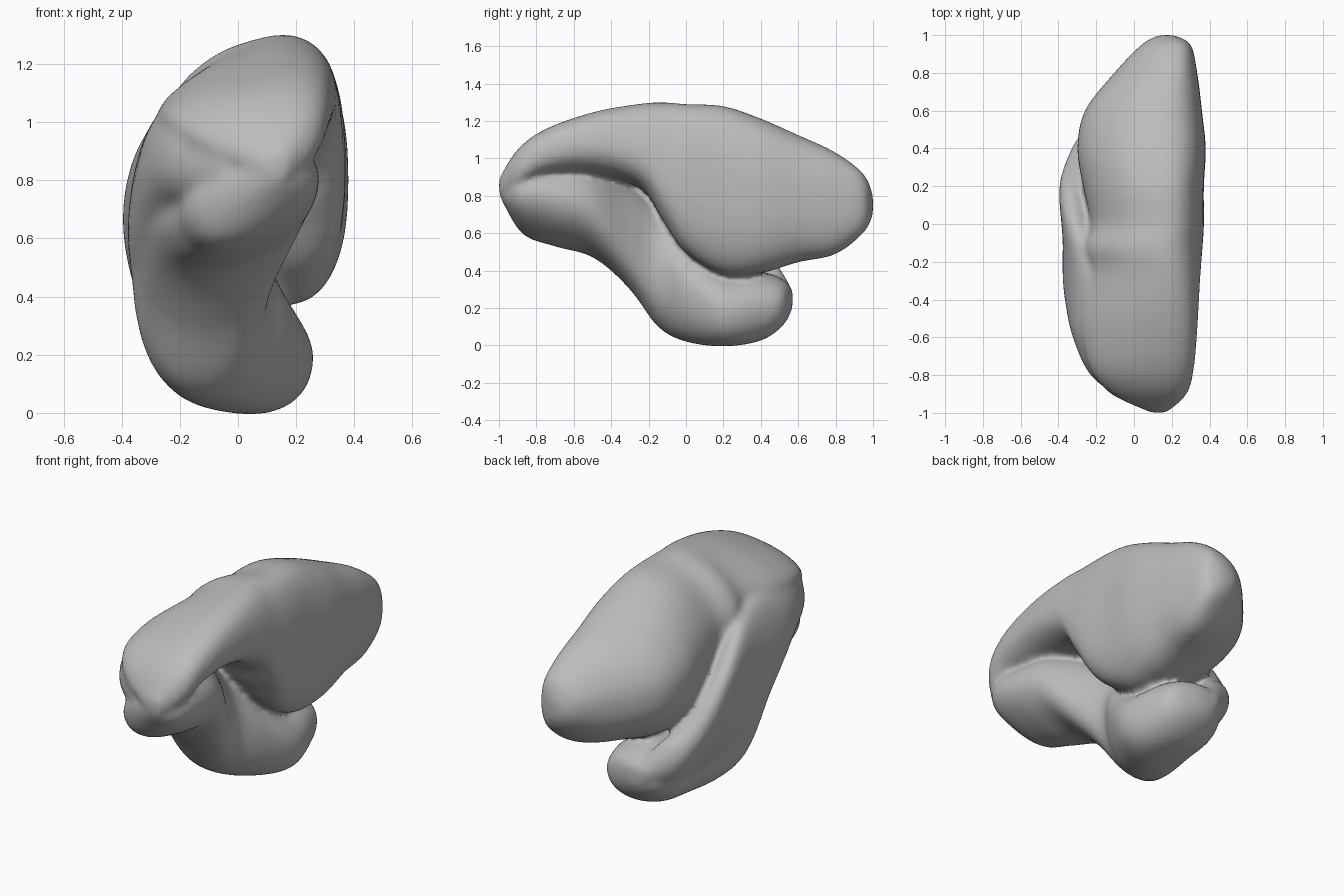
import bpy, bmesh, math

RING = 40
STEPS = 6

cube = bpy.data.objects.get("Cube")
if cube:
    bpy.data.objects.remove(cube, do_unlink=True)

grey = bpy.data.materials.new("soft_grey")
grey.use_nodes = True
tone = (0.5, 0.5, 0.5, 1.0)
grey.diffuse_color = tone
grey.node_tree.nodes["Principled BSDF"].inputs["Base Color"].default_value = tone


def blend(a, b, c, d, t):
    """Smooth spline between b and c."""
    return 0.5 * (2 * b + (c - a) * t + (2 * a - 5 * b + 4 * c - d) * t * t
                  + (3 * b - a - 3 * c + d) * t ** 3)


def resample(sections):
    last = len(sections) - 1
    for i in range(last):
        keys = [sections[min(max(i + k, 0), last)] for k in (-1, 0, 1, 2)]
        for s in range(STEPS):
            yield [blend(*vals, s / STEPS) for vals in zip(*keys)]
    yield sections[last]


def power(v, e):
    return math.copysign(abs(v) ** e, v)


def add_lobe(bm, sections, taper=0.0, roundness=0.9):
    """Loft tilted ovals along y; taper makes the +x side taller."""
    rings = []
    for y, cx, cz, rx, rz, tilt in resample(sections):
        rx, rz = max(rx, 0.01), max(rz, 0.01)
        ring = []
        for k in range(RING):
            a = math.tau * k / RING
            u = rx * power(math.cos(a), roundness)
            w = rz * power(math.sin(a), roundness) * (1 + taper * math.cos(a))
            ring.append(bm.verts.new((cx + u * math.cos(tilt) - w * math.sin(tilt), y,
                                      cz + u * math.sin(tilt) + w * math.cos(tilt))))
        rings.append(ring)
    for r, q in zip(rings, rings[1:]):
        for k in range(RING):
            n = (k + 1) % RING
            bm.faces.new((r[k], r[n], q[n], q[k]))
    bm.faces.new(rings[0])
    bm.faces.new(rings[-1])


# Each section: y, centre x, centre z, half width, half height, tilt
upper_lobe = [
    (1.00, .17, .75, .04, .05, 0), (.95, .17, .76, .13, .15, 0),
    (.80, .115, .76, .22, .26, 0), (.60, .05, .785, .31, .325, 0),
    (.40, .04, .80, .34, .395, 0), (.20, .05, .83, .32, .43, 0),
    (0, .07, .89, .30, .38, .03), (-.12, .05, .97, .31, .305, .1),
    (-.25, .06, 1.05, .29, .21, .2), (-.50, .03, 1.06, .31, .155, .18),
    (-.75, .04, 1.02, .28, .12, .1), (-.90, .08, .94, .20, .10, .05),
    (-1.0, .13, .85, .04, .04, 0),
]
lower_lobe = [
    (.57, -.04, .25, .05, .05, -.1), (.52, -.01, .23, .17, .12, -.15),
    (.40, -.01, .21, .23, .18, -.2), (.20, 0, .20, .26, .20, -.2),
    (0, -.06, .28, .24, .26, -.1), (-.15, -.13, .42, .23, .32, .05),
    (-.30, -.11, .58, .25, .28, .2), (-.50, -.03, .70, .28, .21, .4),
    (-.70, .03, .73, .26, .17, .5), (-.88, .06, .76, .22, .13, .48),
    (-.99, .12, .82, .04, .04, .2),
]
side_fold = [
    (.57, -.09, .26, .03, .04, .5), (.48, -.17, .32, .09, .13, .5),
    (.38, -.21, .35, .10, .20, .45), (.20, -.26, .46, .10, .30, .3),
    (0, -.27, .58, .105, .34, .12), (-.20, -.255, .70, .12, .33, -.08),
    (-.40, -.225, .81, .13, .27, -.2), (-.60, -.17, .87, .15, .20, -.2),
    (-.80, -.08, .87, .15, .15, -.1), (-.93, .04, .85, .10, .08, 0),
]

bm = bmesh.new()
add_lobe(bm, upper_lobe, taper=0.3, roundness=0.83)
add_lobe(bm, lower_lobe)
add_lobe(bm, side_fold)
bmesh.ops.recalc_face_normals(bm, faces=bm.faces)
mesh = bpy.data.meshes.new("folded_body")
bm.to_mesh(mesh)
bm.free()
mesh.materials.append(grey)

body = bpy.data.objects.new("folded_body", mesh)
bpy.context.collection.objects.link(body)

# Fuse the lobes into one skin and soften the creases
remesh = body.modifiers.new("fuse", 'REMESH')
remesh.mode = 'VOXEL'
remesh.voxel_size = 0.016
remesh.use_smooth_shade = True
soften = body.modifiers.new("soften", 'SMOOTH')
soften.factor = 0.5
soften.iterations = 12

bpy.ops.object.select_all(action='DESELECT')
body.select_set(True)
bpy.context.view_layer.objects.active = body
for name in ("fuse", "soften"):
    bpy.ops.object.modifier_apply(modifier=name)
for poly in body.data.polygons:
    poly.use_smooth = True
